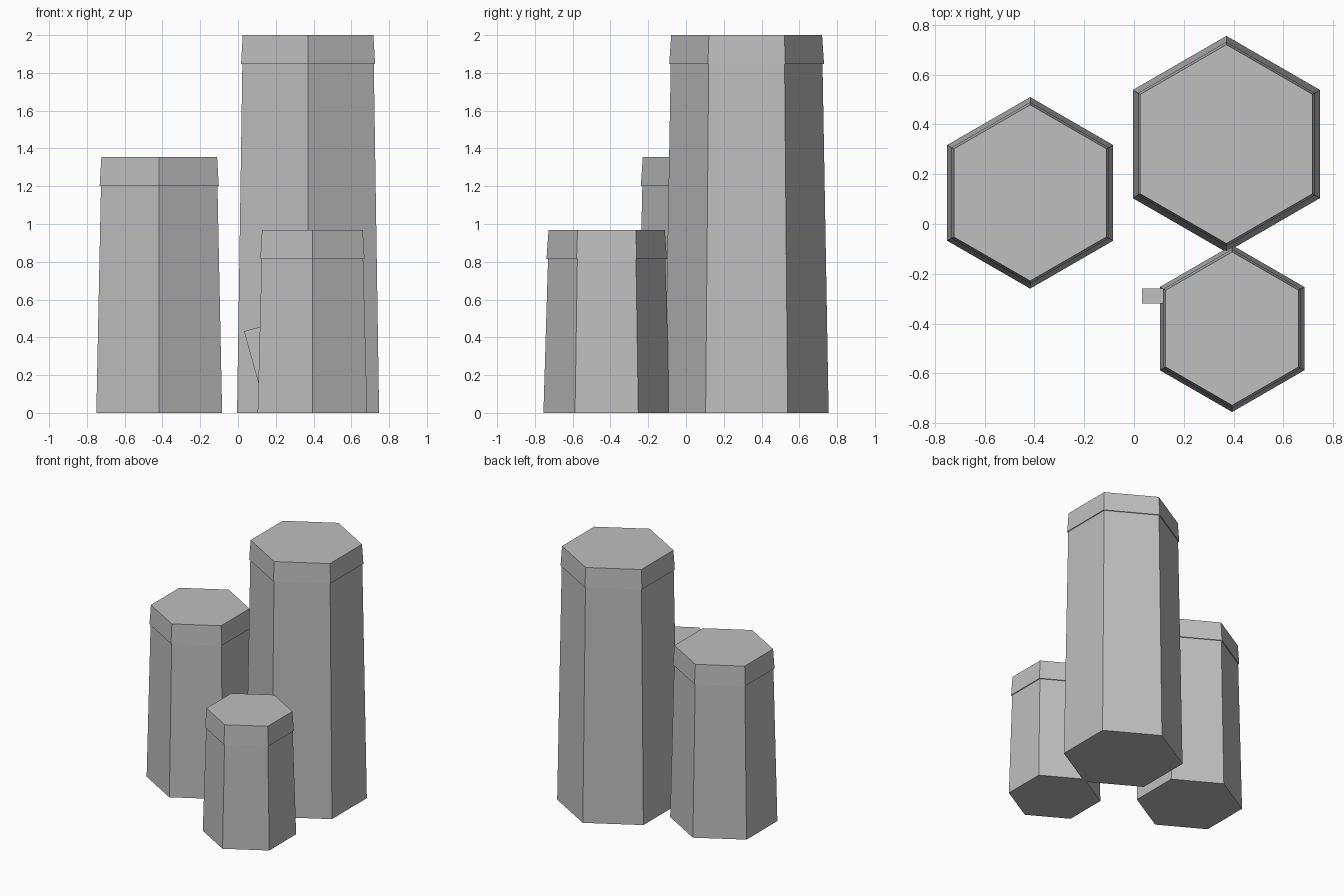
import bpy, bmesh, math
from mathutils import Matrix, Vector

if "Cube" in bpy.data.objects:
    bpy.data.objects.remove(bpy.data.objects["Cube"])

stone = bpy.data.materials.new("grey stone")
stone.diffuse_color = (0.52, 0.52, 0.52, 1)
stone.use_nodes = True
stone.node_tree.nodes["Principled BSDF"].inputs["Base Color"].default_value = stone.diffuse_color


def finish(name, bm):
    bmesh.ops.recalc_face_normals(bm, faces=bm.faces)
    mesh = bpy.data.meshes.new(name)
    bm.to_mesh(mesh)
    bm.free()
    mesh.materials.append(stone)
    obj = bpy.data.objects.new(name, mesh)
    bpy.context.collection.objects.link(obj)
    return obj


def column(name, x, y, rings):
    """Stacked hexagon rings given as (half width across flats, height)."""
    bm = bmesh.new()
    loops = []
    for half, z in rings:
        r = half / math.cos(math.pi / 6)
        angles = [math.radians(30 + 60 * i) for i in range(6)]
        loops.append([bm.verts.new((x + r * math.cos(a), y + r * math.sin(a), z))
                      for a in angles])
    for low, high in zip(loops, loops[1:]):
        for i in range(6):
            j = (i + 1) % 6
            bm.faces.new((low[i], low[j], high[j], high[i]))
    bm.faces.new(loops[0])
    bm.faces.new(loops[-1])
    return finish(name, bm)


# Tapered columns, each with a slightly overhanging cap
CAP = 0.153
for name, x, y, base, height in (
        ("tall_column", 0.371, 0.321, 0.376, 2.0),
        ("middle_column", -0.417, 0.125, 0.333, 1.355),
        ("short_column", 0.394, -0.42, 0.29, 0.968)):
    top = base * 0.92
    column(name, x, y, [(base, 0), (top + 0.002, height - CAP),
                        (top + 0.009, height - CAP), (top, height)])

# Small tilted slab lodged in the side of the short column
bm = bmesh.new()
bmesh.ops.create_cube(bm, size=1)
size = Vector((0.1, 0.062, 0.33))
for v in bm.verts:
    v.co = Vector(a * b for a, b in zip(v.co, size)) + Vector((0.05, 0, -0.165))
tilt = Matrix.Rotation(math.radians(-15.5), 4, 'Y')
bm.transform(Matrix.Translation((0.032, -0.289, 0.432)) @ tilt)
finish("lodged_slab", bm)
